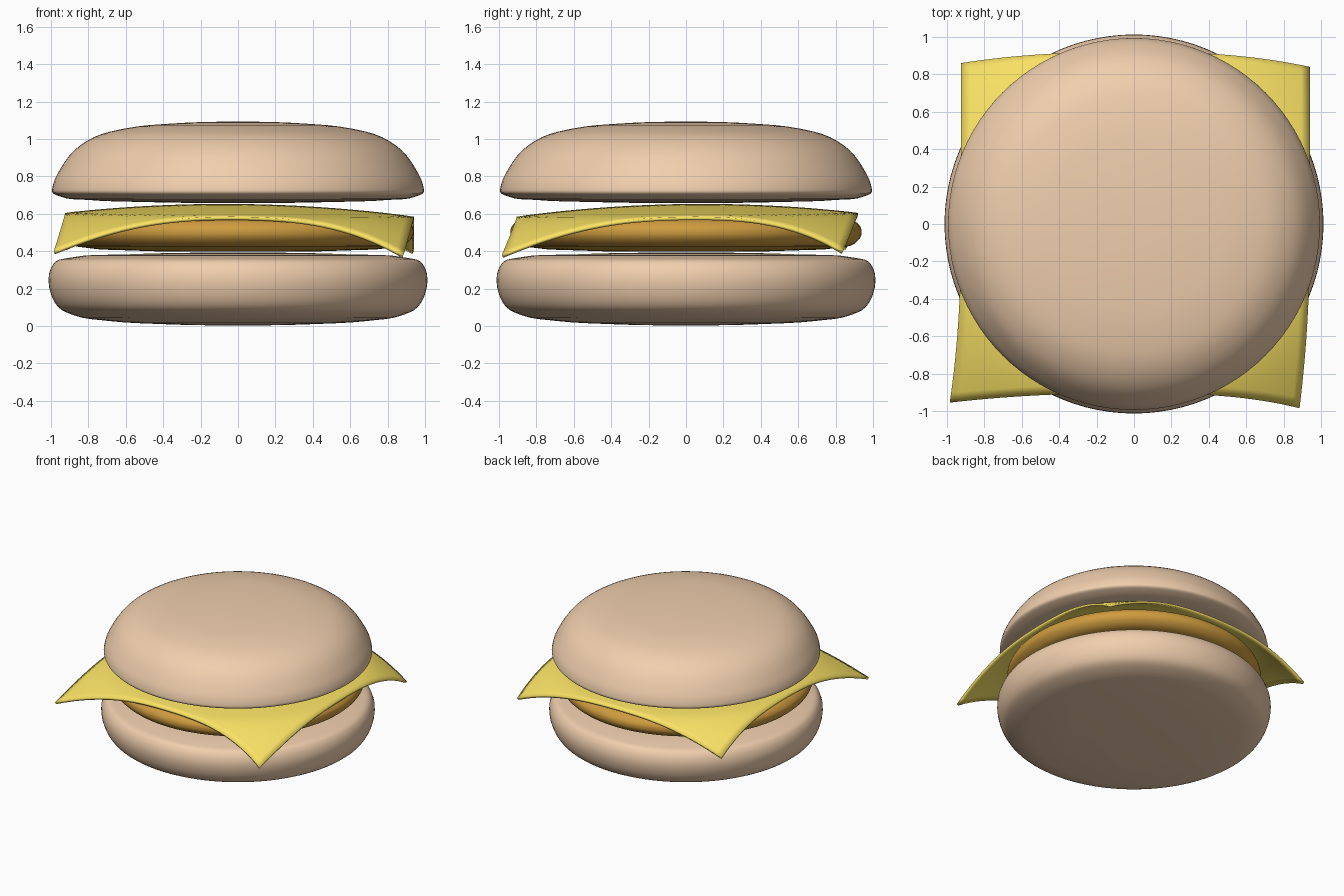
import bpy, bmesh, math
from mathutils import Vector

if "Cube" in bpy.data.objects:
    bpy.data.objects.remove(bpy.data.objects["Cube"])


def finish(bm, name, color):
    bmesh.ops.recalc_face_normals(bm, faces=bm.faces)
    mesh = bpy.data.meshes.new(name)
    bm.to_mesh(mesh)
    bm.free()
    for p in mesh.polygons:
        p.use_smooth = True
    ob = bpy.data.objects.new(name, mesh)
    bpy.context.collection.objects.link(ob)
    mat = bpy.data.materials.new(name + "_material")
    mat.diffuse_color = (*color, 1)
    mat.use_nodes = True
    mat.node_tree.nodes["Principled BSDF"].inputs["Base Color"].default_value = mat.diffuse_color
    mesh.materials.append(mat)
    return ob


def smooth_profile(pts, steps=4):
    # Catmull-Rom curve through the (radius, height) points
    p = [Vector(q) for q in pts]
    p = [Vector((-p[1].x, p[1].y))] + p + [Vector((-p[-2].x, p[-2].y))]
    out = []
    for a, b, c, d in zip(p, p[1:], p[2:], p[3:]):
        # chord-scaled tangents keep unevenly spaced points from overshooting
        l0, l1, l2 = (b - a).length, (c - b).length, (d - c).length
        m1 = ((b - a) / l0 * l1 + (c - b) / l1 * l0) / (l0 + l1) * l1
        m2 = ((c - b) / l1 * l2 + (d - c) / l2 * l1) / (l1 + l2) * l1
        for i in range(steps):
            t = i / steps
            out.append(b * (2*t**3 - 3*t**2 + 1) + m1 * (t**3 - 2*t**2 + t)
                       + c * (3*t**2 - 2*t**3) + m2 * (t**3 - t**2))
    return out + [Vector(pts[-1])]


def lathe(name, pts, color, sides=96):
    bm = bmesh.new()
    vs = [bm.verts.new((max(q.x, 0), 0, q.y)) for q in smooth_profile(pts)]
    es = [bm.edges.new(pair) for pair in zip(vs, vs[1:])]
    bmesh.ops.spin(bm, geom=vs + es, cent=(0, 0, 0), axis=(0, 0, 1),
                   angle=math.tau, steps=sides, use_duplicate=False)
    bmesh.ops.remove_doubles(bm, verts=bm.verts, dist=1e-4)
    return finish(bm, name, color)


BUN = (0.87, 0.62, 0.42)

# Bottom bun
lathe("bottom_bun", [(0, 0.003), (0.4, 0.01), (0.7, 0.028), (0.87, 0.055),
                     (0.96, 0.10), (1.0, 0.17), (1.0, 0.31), (0.975, 0.345),
                     (0.9, 0.365), (0.6, 0.383), (0, 0.393)], BUN)

# Patty
lathe("patty", [(0, 0.398), (0.6, 0.405), (0.8, 0.417), (0.9, 0.44),
                (0.937, 0.485), (0.937, 0.52), (0.91, 0.555), (0.84, 0.575),
                (0.6, 0.60), (0, 0.622)], (0.62, 0.33, 0.05))

# Top bun
lathe("top_bun", [(0, 0.657), (0.5, 0.663), (0.8, 0.674), (0.95, 0.692),
                  (0.993, 0.715), (0.99, 0.75), (0.95, 0.84), (0.88, 0.935),
                  (0.77, 1.01), (0.6, 1.057), (0.35, 1.083), (0, 1.093)], BUN)

# Cheese slice: square sheet drooping with radius, corners pulled unevenly
shift = {(-1, -1): (-0.06, -0.05, 0.0), (1, -1): (-0.055, -0.08, 0.0),
         (1, 1): (0.0, -0.08, 0.0), (-1, 1): (0.0, -0.06, 0.0)}
bm = bmesh.new()
bmesh.ops.create_grid(bm, x_segments=40, y_segments=40, size=1)
for v in bm.verts:
    u, w = v.co.x, v.co.y
    dx, dy, dz = shift[(1 if u > 0 else -1, 1 if w > 0 else -1)]
    k = abs(u * w) ** 2.5
    r = 0.915 * math.hypot(u, w)
    z = 0.652 - 0.055 * (r / 0.9) ** 2 - 0.56 * max(r - 0.9, 0) ** 1.5
    v.co = (0.0075 + 0.9325 * u + dx * k, 0.0075 + 0.9125 * w + dy * k,
            z - 0.01 * u + 0.01 * w + dz * k)
cheese = finish(bm, "cheese_slice", (0.95, 0.76, 0.13))
solid = cheese.modifiers.new("thickness", 'SOLIDIFY')
solid.thickness = 0.018
solid.offset = -1
bpy.context.view_layer.objects.active = cheese
cheese.select_set(True)
bpy.ops.object.shade_smooth_by_angle(angle=math.radians(40))
